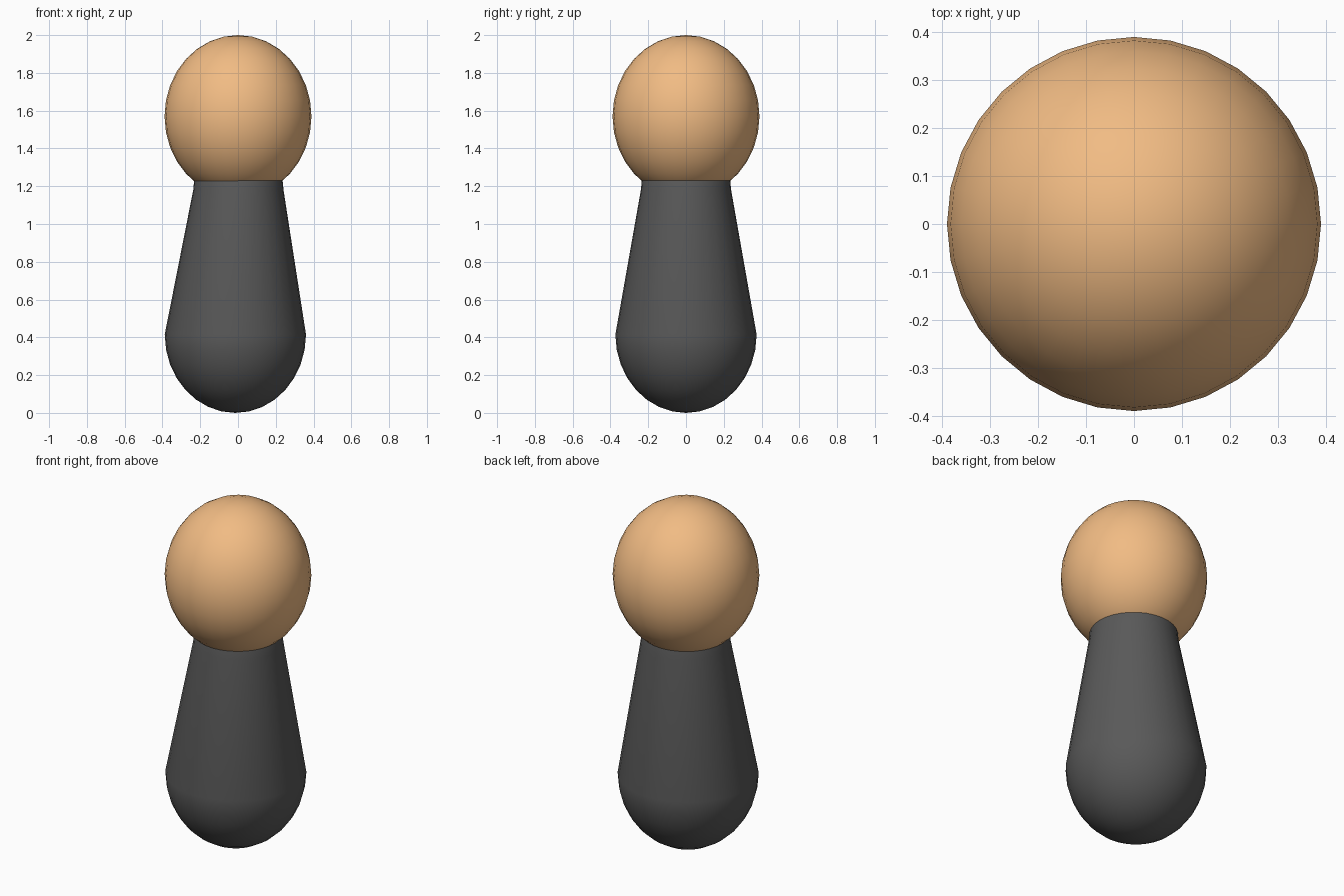
import bpy, bmesh
from math import sin, cos, pi

if "Cube" in bpy.data.objects:
    bpy.data.objects.remove(bpy.data.objects["Cube"])

SEG, STEPS = 32, 8


def material(name, rgb):
    m = bpy.data.materials.new(name)
    m.diffuse_color = (*rgb, 1)
    m.use_nodes = True
    m.node_tree.nodes["Principled BSDF"].inputs["Base Color"].default_value = m.diffuse_color
    return m


def lathe(name, rings, mat):
    """Rings are (radius, z, x offset); zero radius makes a pole."""
    bm = bmesh.new()
    loops = []
    for r, z, ox in rings:
        n = SEG if r > 1e-5 else 1
        loops.append([bm.verts.new((ox + r * cos(2 * pi * i / SEG),
                                    r * sin(2 * pi * i / SEG), z)) for i in range(n)])
    for a, b in zip(loops, loops[1:]):
        for i in range(SEG):
            j = (i + 1) % SEG
            quad = [a[i % len(a)], a[j % len(a)], b[j % len(b)], b[i % len(b)]]
            bm.faces.new(list(dict.fromkeys(quad)))
    bmesh.ops.recalc_face_normals(bm, faces=bm.faces)
    me = bpy.data.meshes.new(name)
    bm.to_mesh(me)
    bm.free()
    me.shade_smooth()
    me.materials.append(mat)
    ob = bpy.data.objects.new(name, me)
    bpy.context.collection.objects.link(ob)
    return ob


def dome(r, z, h, ox, lower):
    """Half ellipsoid rings, listed from bottom to top."""
    angles = [pi / 2 * i / STEPS for i in range(STEPS + 1)]
    if lower:
        return [(r * cos(a), z - h * sin(a), ox) for a in reversed(angles)]
    return [(r * cos(a), z + h * sin(a), ox) for a in angles]


# Body: tapered capsule, its wide end slightly off centre, its top inside the head
lathe("body", dome(0.374, 0.415, 0.415, -0.014, True)
      + dome(0.239, 1.18, 0.25, 0.002, False), material("dark", (0.1, 0.1, 0.1)))

# Head: tall ellipsoid
lathe("head", dome(0.389, 1.57, 0.43, 0, True)
      + dome(0.389, 1.57, 0.43, 0, False)[1:], material("skin", (0.88, 0.5, 0.23)))
